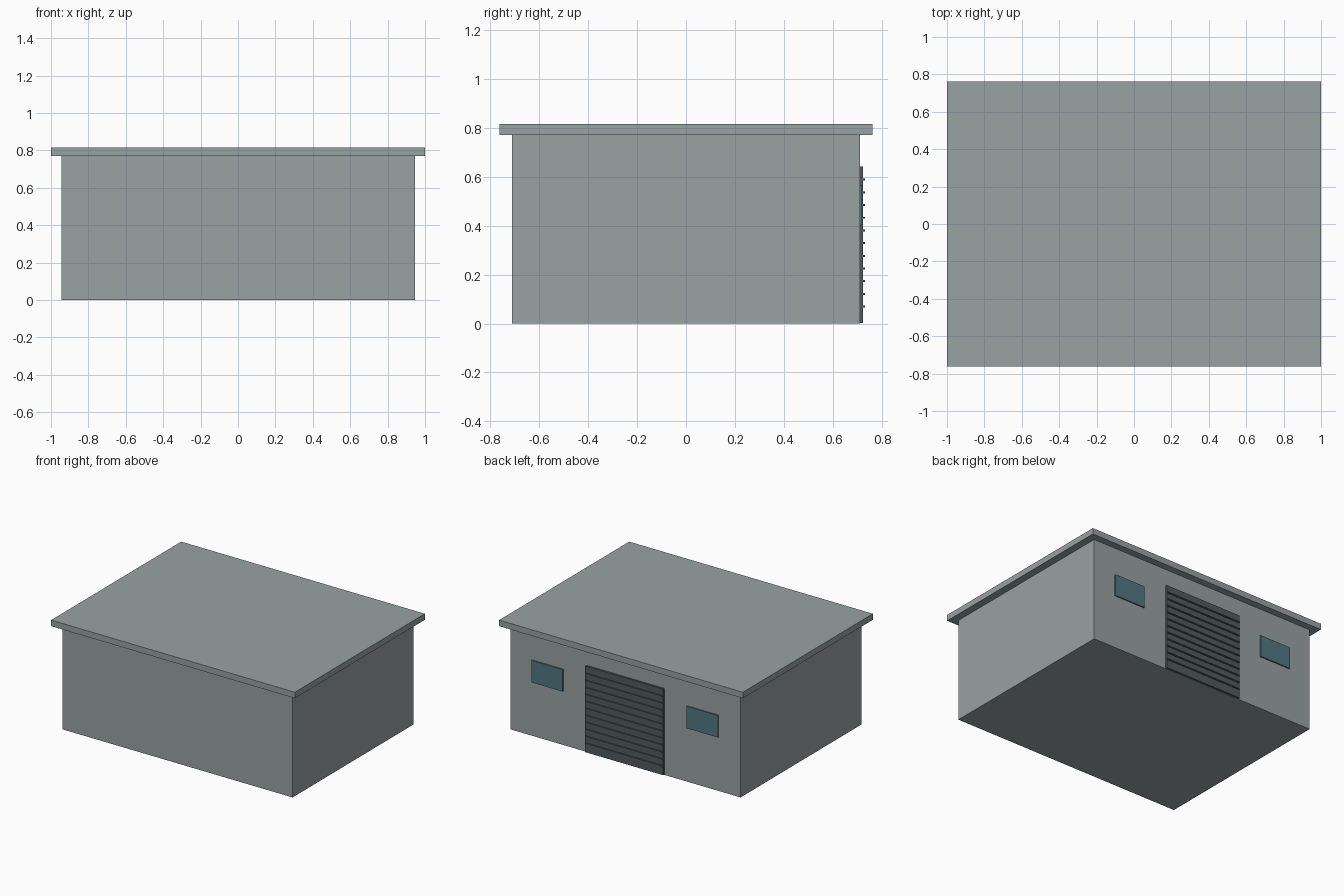
import bpy

if "Cube" in bpy.data.objects:
    bpy.data.objects.remove(bpy.data.objects["Cube"])


def material(name, rgb):
    m = bpy.data.materials.new(name)
    m.diffuse_color = (*rgb, 1)
    m.use_nodes = True
    m.node_tree.nodes["Principled BSDF"].inputs["Base Color"].default_value = m.diffuse_color
    return m


concrete = material("concrete grey", (0.32, 0.36, 0.365))
shutter = material("shutter dark grey", (0.085, 0.10, 0.11))
glass = material("window blue", (0.085, 0.18, 0.215))


def box(name, x, y, z, mat):
    """Box from (low, high) ranges on each axis."""
    bpy.ops.mesh.primitive_cube_add(size=1, location=[(a + b) / 2 for a, b in (x, y, z)])
    ob = bpy.context.object
    ob.name = name
    ob.scale = [b - a for a, b in (x, y, z)]
    bpy.ops.object.transform_apply(location=False, rotation=False, scale=True)
    ob.data.materials.append(mat)
    return ob


# Main body and overhanging flat roof
box("walls", (-0.945, 0.945), (-0.71, 0.71), (0, 0.77), concrete)
box("roof_slab", (-1, 1), (-0.762, 0.762), (0.77, 0.815), concrete)

# Roller door with horizontal ribs on the back wall
box("roller_door", (-0.32, 0.32), (0.705, 0.724), (0.003, 0.642), shutter)
for i in range(11):
    z = 0.0695 + i * 0.0518
    box(f"door_rib_{i + 1}", (-0.315, 0.315), (0.722, 0.731), (z - 0.004, z + 0.004), shutter)

# Windows either side of the door
for side, cx in (("left", 0.637), ("right", -0.637)):
    box(f"window_{side}", (cx - 0.128, cx + 0.128), (0.705, 0.719), (0.4, 0.563), glass)
